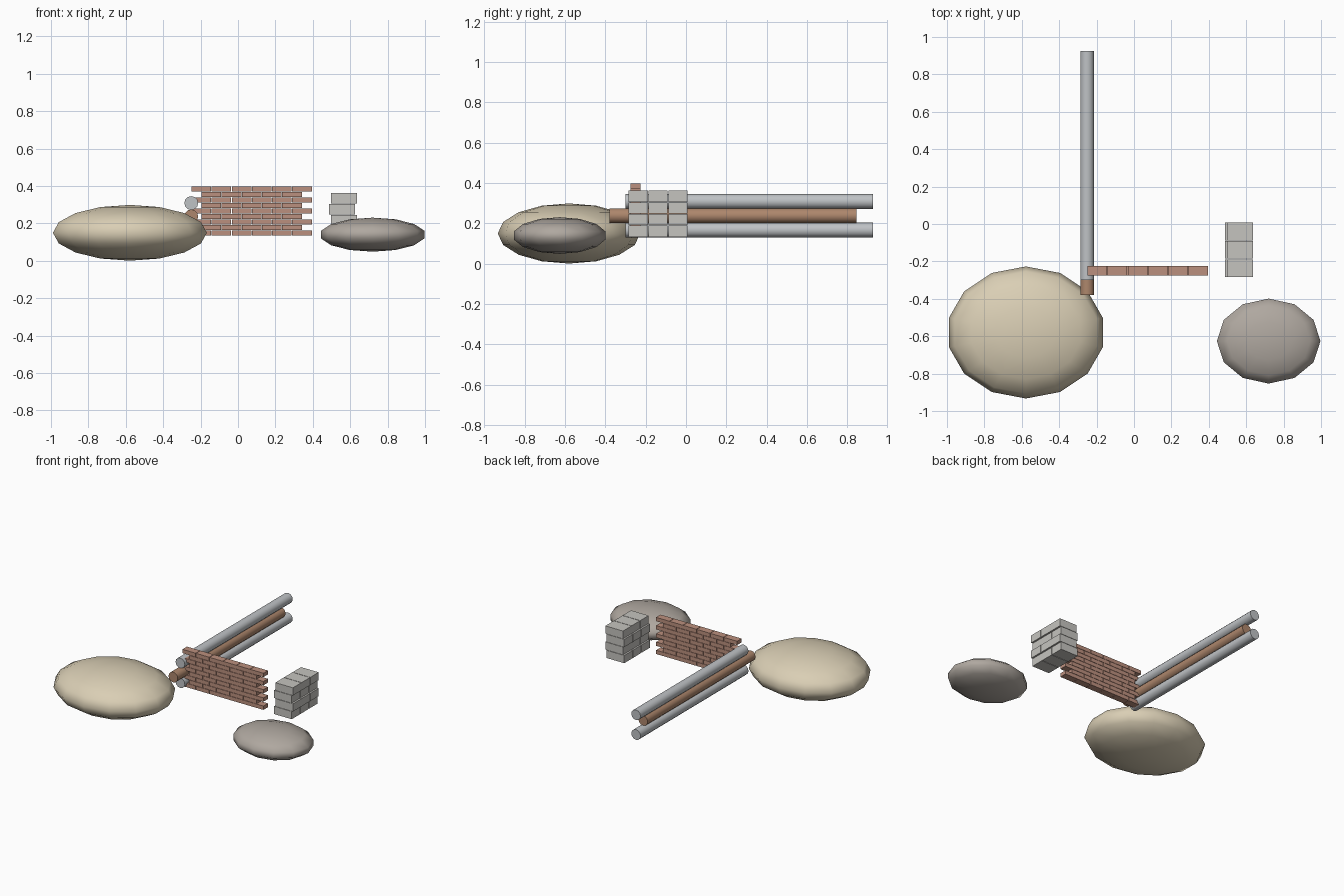
import bpy, bmesh, math
from mathutils import Matrix, Vector

if "Cube" in bpy.data.objects:
    bpy.data.objects.remove(bpy.data.objects["Cube"])


def material(name, rgb):
    m = bpy.data.materials.new(name)
    m.diffuse_color = (*rgb, 1)
    m.use_nodes = True
    m.node_tree.nodes["Principled BSDF"].inputs["Base Color"].default_value = m.diffuse_color
    return m


SAND = material("sand", (0.70, 0.62, 0.46))
GRAVEL = material("gravel", (0.43, 0.39, 0.35))
STEEL = material("steel", (0.52, 0.54, 0.56))
COPPER = material("brown_pipe", (0.42, 0.24, 0.15))
BRICK = material("brick", (0.50, 0.28, 0.21))
BLOCK = material("block", (0.56, 0.55, 0.52))


def finish(bm, name, mat, angle=None):
    mesh = bpy.data.meshes.new(name)
    bm.to_mesh(mesh)
    bm.free()
    ob = bpy.data.objects.new(name, mesh)
    bpy.context.collection.objects.link(ob)
    mesh.materials.append(mat)
    if angle is not None:
        bpy.ops.object.select_all(action='DESELECT')
        ob.select_set(True)
        bpy.context.view_layer.objects.active = ob
        bpy.ops.object.shade_smooth_by_angle(angle=math.radians(angle))
    return ob


def heap(name, centre, radii, segments, rings, mat):
    bm = bmesh.new()
    bmesh.ops.create_uvsphere(bm, u_segments=segments, v_segments=rings, radius=1)
    # segment 0 on the x axis, as in the top outline
    for v in bm.verts:
        v.co = Vector([c + r * k for c, r, k in zip(centre, radii, v.co)])
    finish(bm, name, mat, 60)


def pipe(name, x, z, y0, y1, radius, mat):
    bm = bmesh.new()
    place = Matrix.Translation((x, (y0 + y1) / 2, z)) @ Matrix.Rotation(math.pi / 2, 4, 'X')
    bmesh.ops.create_cone(bm, cap_ends=True, segments=12, radius1=radius,
                          radius2=radius, depth=y1 - y0, matrix=place)
    finish(bm, name, mat, 40)


def add_box(bm, centre, size):
    bmesh.ops.create_cube(bm, size=1,
                          matrix=Matrix.Translation(centre) @ Matrix.Diagonal((*size, 1)))


# loose material heaps
heap("sand_heap", (-0.578, -0.58, 0.15), (0.422, 0.353, 0.149), 14, 8, SAND)
heap("gravel_heap", (0.72, -0.626, 0.14), (0.284, 0.233, 0.091), 12, 7, GRAVEL)

# stacked pipes
pipe("steel_pipe_lower", -0.25, 0.167, -0.30, 0.926, 0.037, STEEL)
pipe("brown_pipe_middle", -0.25, 0.238, -0.38, 0.845, 0.037, COPPER)
pipe("steel_pipe_upper", -0.25, 0.309, -0.30, 0.926, 0.037, STEEL)

# running-bond brick wall: rows of six and five, shifted by half a brick
bm = bmesh.new()
pitch = 0.1078
for row in range(9):
    count = 6 - row % 2
    for i in range(count):
        x = 0.073 + (i - (count - 1) / 2) * pitch
        add_box(bm, (x, -0.25, 0.149 + row * 0.0295), (0.105, 0.051, 0.0275))
finish(bm, "brick_wall", BRICK)

# pallet-like stack of concrete blocks, layers slightly staggered
bm = bmesh.new()
for layer in range(4):
    dx = 0.005 if layer % 2 else -0.005
    for i in range(3):
        add_box(bm, (0.561 + dx, -0.138 + (i - 1) * 0.0985, 0.161 + layer * 0.0577),
                (0.14, 0.095, 0.0555))
finish(bm, "block_stack", BLOCK)
